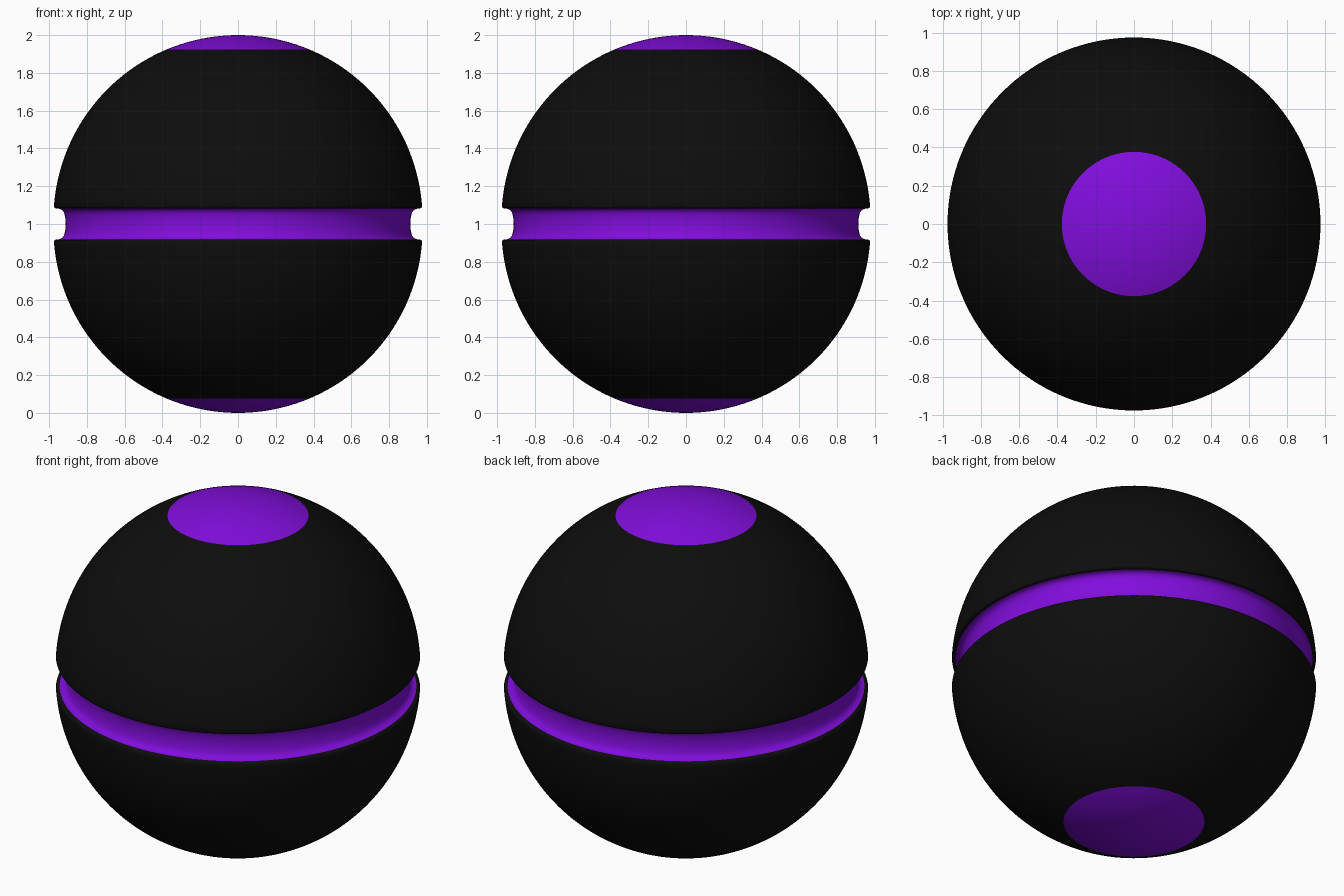
import bpy, bmesh
from math import sin, cos, asin, pi, radians

if "Cube" in bpy.data.objects:
    bpy.data.objects.remove(bpy.data.objects["Cube"])

R, D = 0.977, 0.023          # hemisphere radius and offset from the middle
CAP = radians(22.7)          # half angle of the polar caps
LIP = pi / 2 - asin((0.092 - D) / R)   # polar angle where the groove lip starts


def material(name, rgb):
    m = bpy.data.materials.new(name)
    m.diffuse_color = (*rgb, 1)
    m.use_nodes = True
    m.node_tree.nodes["Principled BSDF"].inputs["Base Color"].default_value = m.diffuse_color
    return m


black = material("black", (0.004, 0.004, 0.004))
purple = material("purple", (0.22, 0.004, 0.72))


def arc(a, b, n):
    """Points (radius, height from the middle) along a hemisphere."""
    return [(R * sin(a + (b - a) * i / n), D + R * cos(a + (b - a) * i / n))
            for i in range(n + 1)]


def lathe(name, profile, mat, side=1):
    bm = bmesh.new()
    vs = [bm.verts.new((r, 0, 1 + side * h)) for r, h in profile]
    es = [bm.edges.new(p) for p in zip(vs, vs[1:])]
    bmesh.ops.spin(bm, geom=vs + es, cent=(0, 0, 0), axis=(0, 0, 1),
                   angle=2 * pi, steps=128)
    bmesh.ops.remove_doubles(bm, verts=bm.verts, dist=1e-5)
    bmesh.ops.recalc_face_normals(bm, faces=bm.faces)
    # open surfaces: make sure they face away from the axis
    f = max(bm.faces, key=lambda f: f.calc_center_median().xy.length)
    c = f.calc_center_median()
    if f.normal.x * c.x + f.normal.y * c.y < 0:
        bmesh.ops.reverse_faces(bm, faces=bm.faces)
    me = bpy.data.meshes.new(name)
    bm.to_mesh(me)
    bm.free()
    me.materials.append(mat)
    ob = bpy.data.objects.new(name, me)
    bpy.context.collection.objects.link(ob)
    bpy.context.view_layer.objects.active = ob
    ob.select_set(True)
    bpy.ops.object.shade_smooth_by_angle(angle=radians(40))
    ob.select_set(False)


# Upper and lower halves: polar cap and dome with a small rounded lip
lip = [(0.971, 0.086), (0.964, 0.083), (0.955, 0.082)]
for label, side in (("upper", 1), ("lower", -1)):
    lathe(label + "_cap", arc(0, CAP, 10), purple, side)
    lathe(label + "_dome", arc(CAP, LIP, 40) + lip, black, side)

# Concave band recessed around the middle
half = [(0.955, 0.082), (0.942, 0.080), (0.931, 0.074), (0.923, 0.064),
        (0.918, 0.050), (0.914, 0.030)]
lathe("groove_band", half + [(0.912, 0)] + [(r, -h) for r, h in half[::-1]], purple)
